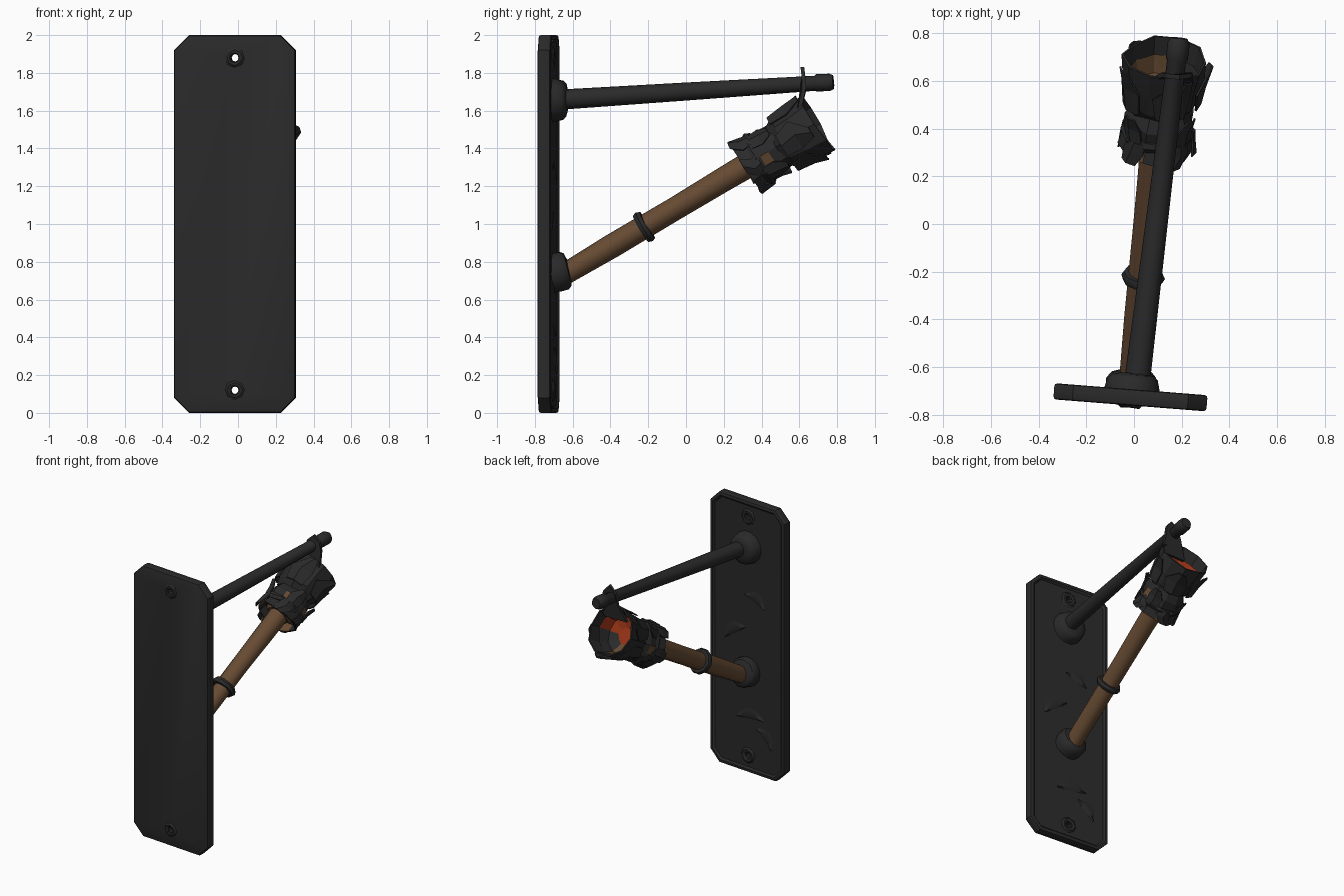
import bpy, bmesh, math, random
from mathutils import Vector, Matrix

random.seed(4)
cube = bpy.data.objects.get("Cube")
if cube:
    bpy.data.objects.remove(cube)


def material(name, rgb):
    m = bpy.data.materials.new(name)
    m.use_nodes = True
    m.diffuse_color = (*rgb, 1)
    bsdf = next(n for n in m.node_tree.nodes if n.type == 'BSDF_PRINCIPLED')
    bsdf.inputs["Base Color"].default_value = (*rgb, 1)
    return m


iron = material("dark iron", (0.023, 0.023, 0.024))
wood = material("brown wood", (0.135, 0.07, 0.033))
ember = material("ember red", (0.33, 0.035, 0.009))


def finish(name, bm, mats, smooth=None, recalc=True):
    if recalc:
        bmesh.ops.recalc_face_normals(bm, faces=bm.faces[:])
    me = bpy.data.meshes.new(name)
    bm.to_mesh(me)
    bm.free()
    ob = bpy.data.objects.new(name, me)
    bpy.context.collection.objects.link(ob)
    for m in mats:
        me.materials.append(m)
    if smooth:
        soften(ob, smooth)
    return ob


def soften(ob, degrees):
    bpy.ops.object.select_all(action='DESELECT')
    ob.select_set(True)
    bpy.context.view_layer.objects.active = ob
    bpy.ops.object.shade_smooth_by_angle(angle=math.radians(degrees))


def frame(origin, direction):
    # Local z runs along the direction, local x to the right, local y downwards
    z = Vector(direction).normalized()
    x = z.cross(Vector((0, 0, 1))).normalized()
    return Matrix.Translation(origin) @ Matrix((x, z.cross(x), z)).transposed().to_4x4()


def polar(r, a, s):
    return Vector((r * math.cos(a), r * math.sin(a), s))


def lathe(name, base, profile, mats, sides=12, jitter=0, caps=True, smooth=40, loop=False):
    bm = bmesh.new()
    rings = []
    for s, r in profile:
        rings.append([bm.verts.new(base @ polar(r + random.uniform(-jitter, jitter),
                      math.tau * i / sides, s + random.uniform(-jitter, jitter)))
                      for i in range(sides)])
    pairs = list(zip(rings, rings[1:]))
    if loop:
        pairs.append((rings[-1], rings[0]))
    for a, b in pairs:
        for i in range(sides):
            j = (i + 1) % sides
            bm.faces.new((a[i], a[j], b[j], b[i]))
    if caps and not loop:
        bm.faces.new(rings[0][::-1])
        bm.faces.new(rings[-1])
    return finish(name, bm, mats, smooth)


def apply(ob, kind, **settings):
    mod = ob.modifiers.new(kind.title(), kind)
    for k, v in settings.items():
        setattr(mod, k, v)
    bpy.context.view_layer.objects.active = ob
    bpy.ops.object.modifier_apply(modifier=mod.name)


# Wall plate: clipped corners, recessed panel inside a narrow rim
PLATE = Matrix.Translation((-0.015, -0.727, 1)) @ Matrix.Rotation(math.radians(-4.5), 4, 'Z')
bm = bmesh.new()
w, h, c, t, recess = 0.322, 1.0, 0.08, 0.034, 0.012
outline = [(w, h - c), (w - c, h), (c - w, h), (-w, h - c)]
outline += [(-x, -z) for x, z in outline]
front = bm.faces.new([bm.verts.new((x, -t, z)) for x, z in outline])
ext = bmesh.ops.extrude_face_region(bm, geom=[front])
bmesh.ops.translate(bm, vec=(0, 2 * t, 0),
                    verts=[v for v in ext["geom"] if isinstance(v, bmesh.types.BMVert)])
bmesh.ops.recalc_face_normals(bm, faces=bm.faces[:])
back = max(bm.faces, key=lambda f: f.calc_center_median().y)
bmesh.ops.inset_region(bm, faces=[back], thickness=0.026)
bmesh.ops.inset_region(bm, faces=[back], thickness=0.014, depth=-recess)
bm.transform(PLATE)
plate = finish("wall_plate", bm, [iron])
apply(plate, 'BEVEL', width=0.012, segments=2, limit_method='ANGLE', angle_limit=math.radians(50))

# Screw holes with raised lips on both faces
for label, z in (("upper", 0.88), ("lower", -0.88)):
    axis = PLATE @ Matrix.Translation((0, 0, z)) @ Matrix.Rotation(-math.pi / 2, 4, 'X')
    cutter = lathe("cutter", axis, [(-0.06, 0.021), (0.06, 0.021)], [iron], 8)
    cutter.hide_render = True
    apply(plate, 'BOOLEAN', object=cutter, operation='DIFFERENCE', solver='EXACT')
    bpy.data.objects.remove(cutter)
    for side, s, d, wide in (("front", -t, -1, 0.04), ("back", t - recess, 1, 0.046)):
        lathe(f"{label}_{side}_screw_lip", axis,
              [(s - d * 0.003, 0.021), (s + d * 0.007, 0.027), (s + d * 0.01, wide),
               (s - d * 0.003, wide + 0.016)], [iron], 8, 0.002, loop=True)
soften(plate, 35)


# Hammer marks: shallow leaf-shaped ridges on the recessed panel
def hammer_mark(index, x, z, length, angle):
    bm = bmesh.new()
    place = PLATE @ Matrix.Translation((x, t - recess - 0.001, z)) @ Matrix.Rotation(angle, 4, 'Y')
    rows = []
    for i in range(9):
        u = i / 8
        half = 0.045 * math.sin(math.pi * u) + 0.002
        bend = 0.04 * math.sin(math.pi * u)
        rows.append([bm.verts.new(place @ Vector(((u - 0.5) * length, y, bend + k * half)))
                     for k, y in ((-1, 0), (-0.6, 0.011), (0.3, 0.003), (1, 0))])
    for a, b in zip(rows, rows[1:]):
        for k in range(3):
            bm.faces.new((a[k], a[k + 1], b[k + 1], b[k]))
    finish(f"hammer_mark_{index}", bm, [iron], 60, recalc=False)


for i, mark in enumerate([(0.11, 0.0, 0.22, 0.6), (-0.02, -0.6, 0.24, 0.1),
                          (-0.06, 0.27, 0.18, -0.4), (-0.14, -0.72, 0.18, -0.8)]):
    hammer_mark(i + 1, *mark)

# Upper rod with its boss and end knob
rod_start, rod_end = Vector((0.01, -0.69, 1.657)), Vector((0.19, 0.78, 1.752))
rod_axis = frame(rod_start, rod_end - rod_start)
length = (rod_end - rod_start).length
lathe("upper_rod", rod_axis, [(0, 0.054), (0.7, 0.047), (length - 0.1, 0.04),
      (length - 0.09, 0.046), (length - 0.02, 0.046), (length, 0.036)], [iron], 12, 0.001)
wall_normal = PLATE.to_3x3() @ Vector((0, 1, 0))
lathe("upper_boss", frame((-0.008, -0.71, 1.655), wall_normal),
      [(0, 0.12), (0.025, 0.114), (0.06, 0.105), (0.076, 0.088), (0.084, 0.05)], [iron], 14, 0.002)

# Torch shaft, socket and clamp ring share one slanted axis
TORCH = frame((-0.005, -0.65, 0.73), (0.1, 1, 0.595))
lathe("torch_shaft", TORCH, [(-0.03, 0.057), (0.3, 0.062), (0.7, 0.061), (1.0, 0.066),
      (1.25, 0.07)], [wood], 12, 0.002)
lathe("lower_boss", frame((-0.012, -0.72, 0.735), (0, 1, 0.25)),
      [(0, 0.105), (0.04, 0.107), (0.075, 0.104), (0.095, 0.09), (0.105, 0.055)], [iron], 14, 0.002)
lathe("clamp_ring", TORCH, [(0.48, 0.056), (0.48, 0.083), (0.50, 0.091), (0.52, 0.083),
      (0.52, 0.056)], [iron], 10, 0.002, loop=True)

# Torch head: cloth wrap, flared skirt with cloth showing through, and a collar
lathe("cloth_wrap", TORCH, [(1.15, 0.085), (1.18, 0.112), (1.28, 0.116), (1.38, 0.115)],
      [wood], 9, 0.006, smooth=None)
skirt = lathe("iron_skirt", TORCH, [(1.13, 0.158), (1.2, 0.142), (1.28, 0.146), (1.33, 0.122),
              (1.38, 0.128)], [iron, wood], 10, 0.01, caps=False, smooth=None)
for p in skirt.data.polygons:
    spot = TORCH.inverted() @ p.center
    p.material_index = int(spot.z < 1.3 and p.index % 4 == 2)
apply(skirt, 'SOLIDIFY', thickness=0.01, offset=-1)
lathe("iron_collar", TORCH, [(1.19, 0.125), (1.19, 0.15), (1.21, 0.158), (1.23, 0.15),
      (1.23, 0.125)], [iron], 10, 0.004, loop=True, smooth=None)

# Open cup with a glowing core: ember above, charred cloth at the lower right
cup = lathe("iron_cup", TORCH, [(1.33, 0.125), (1.37, 0.152), (1.46, 0.166), (1.57, 0.18)],
            [iron], 10, 0.011, caps=False, smooth=None)
apply(cup, 'SOLIDIFY', thickness=0.01, offset=-1)
core = lathe("glowing_core", TORCH, [(1.37, 0.125), (1.5, 0.15), (1.42, 0.125), (1.39, 0.06)],
             [iron, ember, wood], 10, 0.005, smooth=None)
for p in core.data.polygons:
    spot = TORCH.inverted() @ p.center
    if spot.y < 0.02:
        p.material_index = 1
    elif spot.x < 0.05:
        p.material_index = 2


# Torn plates: bent pointed strips standing around the torch head
def torn_plates(name, count, spread, turn, path):
    bm = bmesh.new()
    for k in range(count):
        mid = math.tau * k / count + turn + random.uniform(-0.1, 0.1)
        reach = random.uniform(0.8, 1.05)
        rows = []
        for n, (s, r, width) in enumerate(path):
            s = path[0][0] + (s - path[0][0]) * reach
            skew = random.uniform(-0.12, 0.12) * n
            rows.append([bm.verts.new(TORCH @ polar(r + lift, mid + skew + e * spread * width, s))
                         for e, lift in ((-1, 0), (0, 0.01), (1, 0))])
        for a, b in zip(rows, rows[1:]):
            for e in range(2):
                bm.faces.new((a[e], a[e + 1], b[e + 1], b[e]))
    ob = finish(name, bm, [iron], recalc=False)
    apply(ob, 'SOLIDIFY', thickness=0.008, offset=0)


torn_plates("skirt_plates", 5, 0.36, 0.3, [(1.22, 0.146, 0.8), (1.17, 0.152, 1), (1.11, 0.158, 0.7)])
torn_plates("upper_skirt_plates", 4, 0.36, 0.8,
            [(1.22, 0.146, 0.9), (1.28, 0.15, 1), (1.34, 0.166, 0.4)])
torn_plates("cup_plates", 5, 0.5, 0.0,
            [(1.36, 0.158, 0.8), (1.46, 0.17, 1), (1.55, 0.196, 0.3)])

# Hanging tab: a pointed plate rising from the cup rim through the rod
bm = bmesh.new()
tab = [(0.06, 0.585, 1.58), (0.25, 0.585, 1.58), (0.245, 0.615, 1.72), (0.235, 0.612, 1.78),
       (0.19, 0.606, 1.83), (0.135, 0.612, 1.78), (0.115, 0.615, 1.70)]
face = bm.faces.new([bm.verts.new(p) for p in tab])
ext = bmesh.ops.extrude_face_region(bm, geom=[face])
bmesh.ops.translate(bm, vec=(0, 0.02, 0),
                    verts=[v for v in ext["geom"] if isinstance(v, bmesh.types.BMVert)])
finish("hanging_tab", bm, [iron])
